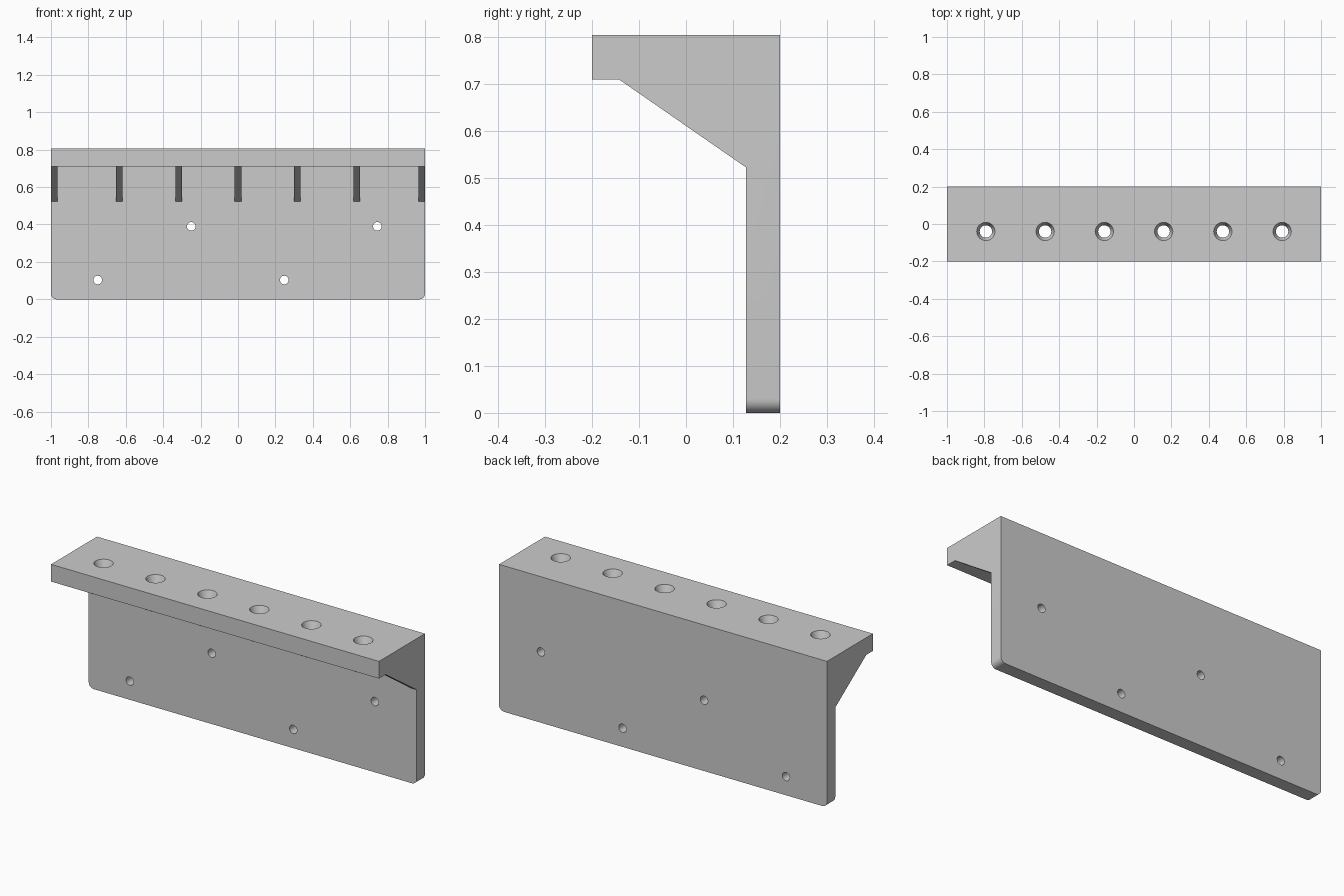
import bpy, bmesh, math

if "Cube" in bpy.data.objects:
    bpy.data.objects.remove(bpy.data.objects["Cube"])

BACK, FRONT, PLATE_Y = 0.2, -0.2, 0.128
TOP, SHELF_Z, RIB_Z = 0.805, 0.71, 0.523


def extrude_yz(name, profile, x0, x1):
    """Solid from a closed (y, z) profile pushed along x."""
    bm = bmesh.new()
    face = bm.faces.new([bm.verts.new((x0, y, z)) for y, z in profile])
    ext = bmesh.ops.extrude_face_region(bm, geom=[face])
    moved = [v for v in ext["geom"] if isinstance(v, bmesh.types.BMVert)]
    bmesh.ops.translate(bm, verts=moved, vec=(x1 - x0, 0, 0))
    bmesh.ops.recalc_face_normals(bm, faces=bm.faces)
    return finish(bm, name)


def finish(bm, name):
    mesh = bpy.data.meshes.new(name)
    bm.to_mesh(mesh)
    bm.free()
    obj = bpy.data.objects.new(name, mesh)
    bpy.context.collection.objects.link(obj)
    return obj


def lathe_cutter(name, rings, loc, rot=(0, 0, 0), n=40):
    """Round cutter from stacked (radius, height) rings."""
    bm = bmesh.new()
    loops = [[bm.verts.new((r * math.cos(2 * math.pi * i / n),
                            r * math.sin(2 * math.pi * i / n), h))
              for i in range(n)] for r, h in rings]
    for a, b in zip(loops, loops[1:]):
        for i in range(n):
            j = (i + 1) % n
            bm.faces.new((a[i], a[j], b[j], b[i]))
    bm.faces.new(loops[0][::-1])
    bm.faces.new(loops[-1])
    obj = finish(bm, name)
    obj.location, obj.rotation_euler = loc, rot
    return obj


def combine(target, tool, operation):
    mod = target.modifiers.new(operation.title(), 'BOOLEAN')
    mod.operation, mod.solver, mod.object = operation, 'EXACT', tool
    bpy.context.view_layer.objects.active = target
    bpy.ops.object.modifier_apply(modifier=mod.name)
    bpy.data.objects.remove(tool)


# Back plate and shelf as one L-shaped body
body = extrude_yz("rack_bracket", [(PLATE_Y, 0), (BACK, 0), (BACK, TOP), (FRONT, TOP),
                                   (FRONT, SHELF_Z), (PLATE_Y, SHELF_Z)], -1, 1)

# Rounded lower corners
bm = bmesh.new()
bm.from_mesh(body.data)
corners = [e for e in bm.edges if all(v.co.z < 0.001 for v in e.verts)
           and abs(e.verts[0].co.x - e.verts[1].co.x) < 0.001]
bmesh.ops.bevel(bm, geom=corners, offset=0.03, segments=8, profile=0.5, affect='EDGES')
bm.to_mesh(body.data)
bm.free()

# Triangular ribs under the shelf, the outer ones flush with the ends
for x in (-0.9825, -0.635, -0.3175, 0, 0.3175, 0.635, 0.9825):
    rib = extrude_yz("rib", [(PLATE_Y + 0.02, RIB_Z), (PLATE_Y, RIB_Z), (-0.142, SHELF_Z),
                             (-0.142, SHELF_Z + 0.02), (PLATE_Y + 0.02, SHELF_Z + 0.02)],
                     x - 0.0175, x + 0.0175)
    combine(body, rib, 'UNION')

# Countersunk tool holes through the shelf
for i in range(6):
    cutter = lathe_cutter("shelf_hole", [(0.033, 0.6), (0.033, 0.765), (0.049, TOP),
                                         (0.049, 0.9)], (-0.792 + 0.3168 * i, -0.04, 0))
    combine(body, cutter, 'DIFFERENCE')

# Screw holes through the back plate
for x, z in ((-0.75, 0.103), (-0.25, 0.39), (0.247, 0.103), (0.745, 0.39)):
    cutter = lathe_cutter("screw_hole", [(0.023, -0.2), (0.023, 0.2)],
                          (x, 0.17, z), (math.pi / 2, 0, 0))
    combine(body, cutter, 'DIFFERENCE')

# Merge flush faces, smooth the round walls
bm = bmesh.new()
bm.from_mesh(body.data)
bmesh.ops.remove_doubles(bm, verts=bm.verts, dist=1e-5)
bmesh.ops.dissolve_limit(bm, angle_limit=0.01, verts=bm.verts, edges=bm.edges)
bm.to_mesh(body.data)
bm.free()
body.select_set(True)
bpy.context.view_layer.objects.active = body
bpy.ops.object.shade_smooth_by_angle(angle=math.radians(20))
